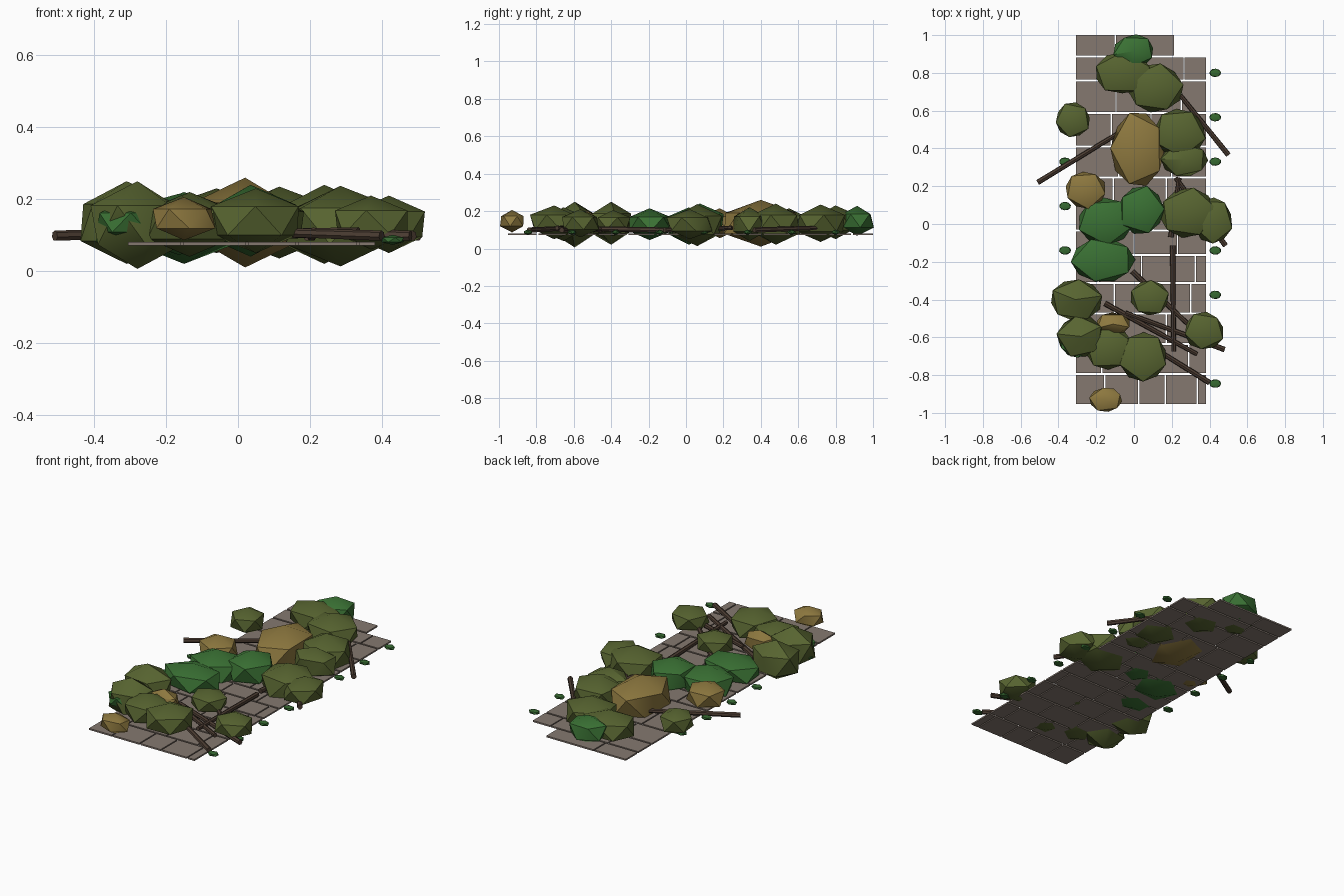
import bpy, bmesh, math, random
from mathutils import Vector, Matrix

random.seed(4)


def material(name, rgb):
    m = bpy.data.materials.new(name)
    m.diffuse_color = (*rgb, 1)
    return m


STONE = material("stone", (0.235, 0.19, 0.16))
OLIVE = material("olive leaf", (0.096, 0.128, 0.030))
GREEN = material("green leaf", (0.042, 0.165, 0.034))
OCHRE = material("ochre leaf", (0.27, 0.19, 0.05))
WOOD = material("dark wood", (0.072, 0.046, 0.032))
SPROUT = material("sprout green", (0.036, 0.14, 0.030))


def finish(bm, name, mat, angle=None):
    bmesh.ops.recalc_face_normals(bm, faces=bm.faces)
    me = bpy.data.meshes.new(name)
    bm.to_mesh(me)
    bm.free()
    me.materials.append(mat)
    ob = bpy.data.objects.new(name, me)
    bpy.context.collection.objects.link(ob)
    if angle:
        bpy.ops.object.select_all(action='DESELECT')
        ob.select_set(True)
        bpy.context.view_layer.objects.active = ob
        bpy.ops.object.shade_smooth_by_angle(angle=math.radians(angle))
    return ob


# Paving: rows of thin slabs, each row given as (top, bottom, joints along x)
GAP = 0.007
ROWS = [
    (1.005, 0.888, (-0.31, -0.10, 0.215)),
    (0.888, 0.76, (-0.31, -0.11, 0.265, 0.385)),
    (0.76, 0.587, (-0.31, -0.095, 0.25, 0.385)),
    (0.587, 0.41, (-0.31, -0.12, 0.09, 0.385)),
    (0.41, 0.245, (-0.31, -0.08, 0.20, 0.385)),
    (0.245, 0.103, (-0.31, -0.11, 0.17, 0.385)),
    (0.103, -0.035, (-0.31, -0.15, 0.10, 0.385)),
    (-0.035, -0.164, (-0.31, 0.0, 0.23, 0.385)),
    (-0.164, -0.312, (-0.31, -0.19, 0.04, 0.325, 0.385)),
    (-0.312, -0.474, (-0.31, -0.105, 0.085, 0.30, 0.385)),
    (-0.474, -0.635, (-0.31, -0.08, 0.17, 0.385)),
    (-0.635, -0.793, (-0.31, -0.17, 0.085, 0.29, 0.385)),
    (-0.793, -0.957, (-0.31, -0.155, 0.025, 0.165, 0.335, 0.385)),
]
bm = bmesh.new()
for top, bottom, joints in ROWS:
    for x0, x1 in zip(joints, joints[1:]):
        centre = Vector(((x0 + x1) / 2, (top + bottom) / 2, 0.076))
        size = (x1 - x0 - GAP, top - bottom - GAP * 1.5, 0.009, 1)
        bmesh.ops.create_cube(bm, size=1, matrix=Matrix.Translation(centre) @ Matrix.Diagonal(size))
finish(bm, "paving_slabs", STONE)


def clump(name, x, y, z, rx, ry, rz, mat, jitter=0.05):
    """Squashed low-poly ball with a point at top and bottom."""
    bm = bmesh.new()
    bmesh.ops.create_icosphere(bm, subdivisions=1, radius=1)
    bmesh.ops.rotate(bm, verts=bm.verts, matrix=Matrix.Rotation(random.uniform(0, 1.25), 3, 'Z'))
    ring = 1 / 0.88
    for v in bm.verts:
        k = 1 + random.uniform(-jitter, jitter)
        v.co = Vector((x + v.co.x * rx * ring * k, y + v.co.y * ry * ring * k, z + v.co.z * rz))
    return finish(bm, name, mat, 40)


# Leaf clumps: x, y, z, half width, half depth, half height
CLUMPS = {
    OLIVE: [
        (-0.06, 0.80, 0.14, 0.15, 0.11, 0.09), (0.115, 0.72, 0.135, 0.14, 0.125, 0.10),
        (-0.325, 0.55, 0.14, 0.09, 0.09, 0.075), (0.24, 0.48, 0.13, 0.135, 0.13, 0.11),
        (0.265, 0.34, 0.13, 0.12, 0.09, 0.09), (0.285, 0.06, 0.125, 0.15, 0.13, 0.112),
        (0.42, 0.02, 0.13, 0.10, 0.12, 0.08), (-0.31, -0.40, 0.135, 0.135, 0.11, 0.115),
        (0.085, -0.39, 0.135, 0.10, 0.095, 0.07), (-0.28, -0.595, 0.128, 0.125, 0.11, 0.122),
        (-0.135, -0.655, 0.13, 0.125, 0.11, 0.09), (0.05, -0.705, 0.14, 0.125, 0.125, 0.09),
        (0.37, -0.565, 0.135, 0.105, 0.095, 0.075)],
    GREEN: [
        (0.0, 0.915, 0.148, 0.105, 0.085, 0.08), (-0.15, 0.015, 0.12, 0.145, 0.12, 0.10),
        (0.035, 0.075, 0.14, 0.12, 0.125, 0.10), (-0.165, -0.195, 0.13, 0.165, 0.115, 0.085),
        (-0.31, -0.62, 0.135, 0.085, 0.085, 0.06)],
    OCHRE: [
        (0.02, 0.40, 0.135, 0.14, 0.195, 0.125), (-0.255, 0.18, 0.135, 0.105, 0.095, 0.08),
        (-0.11, -0.53, 0.14, 0.09, 0.06, 0.065), (-0.15, -0.93, 0.146, 0.088, 0.063, 0.06)],
}
for mat, items in CLUMPS.items():
    for i, c in enumerate(items):
        clump(f"{mat.name.replace(' ', '_')}_clump_{i + 1}", *c, mat)

# Small sprouts evenly spaced along both edges
for side, x, steps in (("right", 0.43, range(-4, 4)), ("left", -0.365, range(-3, 3))):
    for s in steps:
        clump(f"{side}_sprout_{s + 5}", x, 0.095 + s * 0.235, 0.087, 0.031, 0.022, 0.014, SPROUT, 0.02)


# Fallen branches: start x, y and end x, y
BRANCHES = [
    (-0.51, 0.22, -0.05, 0.50), (0.50, 0.365, 0.23, 0.70), (0.485, -0.115, 0.22, 0.245),
    (0.195, -0.07, 0.24, 0.245), (0.205, -0.115, 0.21, -0.675), (0.48, -0.665, -0.045, -0.47),
    (-0.155, -0.42, 0.335, -0.69), (0.40, -0.84, 0.03, -0.61), (-0.01, -0.25, 0.36, -0.60),
]
for i, (x0, y0, x1, y1) in enumerate(BRANCHES):
    a, b = Vector((x0, y0, 0.098)), Vector((x1, y1, 0.11))
    d = b - a
    bm = bmesh.new()
    bmesh.ops.create_cone(bm, cap_ends=True, segments=7, radius1=0.015, radius2=0.012, depth=d.length,
                          matrix=Matrix.Translation((a + b) / 2) @ d.to_track_quat('Z', 'Y').to_matrix().to_4x4())
    finish(bm, f"branch_{i + 1}", WOOD, 30)
